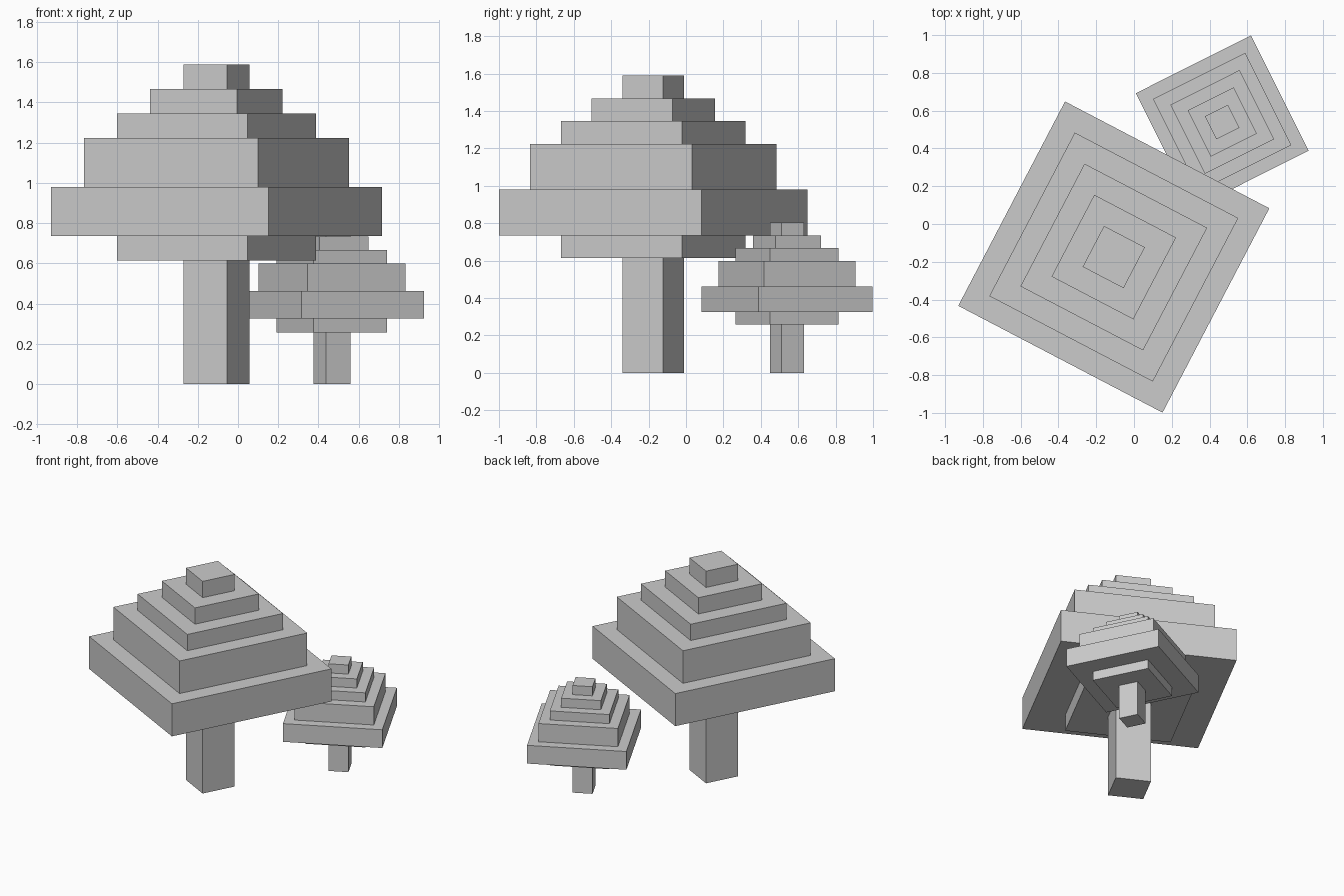
import bpy, bmesh
from math import radians
from mathutils import Matrix

if "Cube" in bpy.data.objects:
    bpy.data.objects.remove(bpy.data.objects["Cube"])

# Canopy tiers, bottom to top: (width, height) in multiples of the trunk width
TIERS = [(3, 0.5), (5, 1), (4, 1), (3, 0.5), (2, 0.5), (1, 0.5)]


def box(bm, width, z0, z1):
    m = Matrix.Translation((0, 0, (z0 + z1) / 2)) @ Matrix.Diagonal((width, width, z1 - z0, 1))
    bmesh.ops.create_cube(bm, size=1, matrix=m)


def finish(bm, name, x, y, angle):
    mesh = bpy.data.meshes.new(name)
    bm.to_mesh(mesh)
    bm.free()
    ob = bpy.data.objects.new(name, mesh)
    ob.location = (x, y, 0)
    ob.rotation_euler.z = radians(angle)
    bpy.context.collection.objects.link(ob)


def tree(name, x, y, angle, unit, trunk_height):
    # Square trunk
    bm = bmesh.new()
    box(bm, unit, 0, trunk_height)
    finish(bm, name + "_trunk", x, y, angle)
    # Stepped square foliage
    z = trunk_height
    for i, (w, h) in enumerate(TIERS, 1):
        bm = bmesh.new()
        box(bm, w * unit, z, z + h * unit)
        finish(bm, f"{name}_foliage_tier_{i}", x, y, angle)
        z += h * unit


tree("large_tree", -0.107, -0.175, -27.6, 0.2441, 0.613)
tree("small_tree", 0.467, 0.54, 26.6, 0.1364, 0.257)
